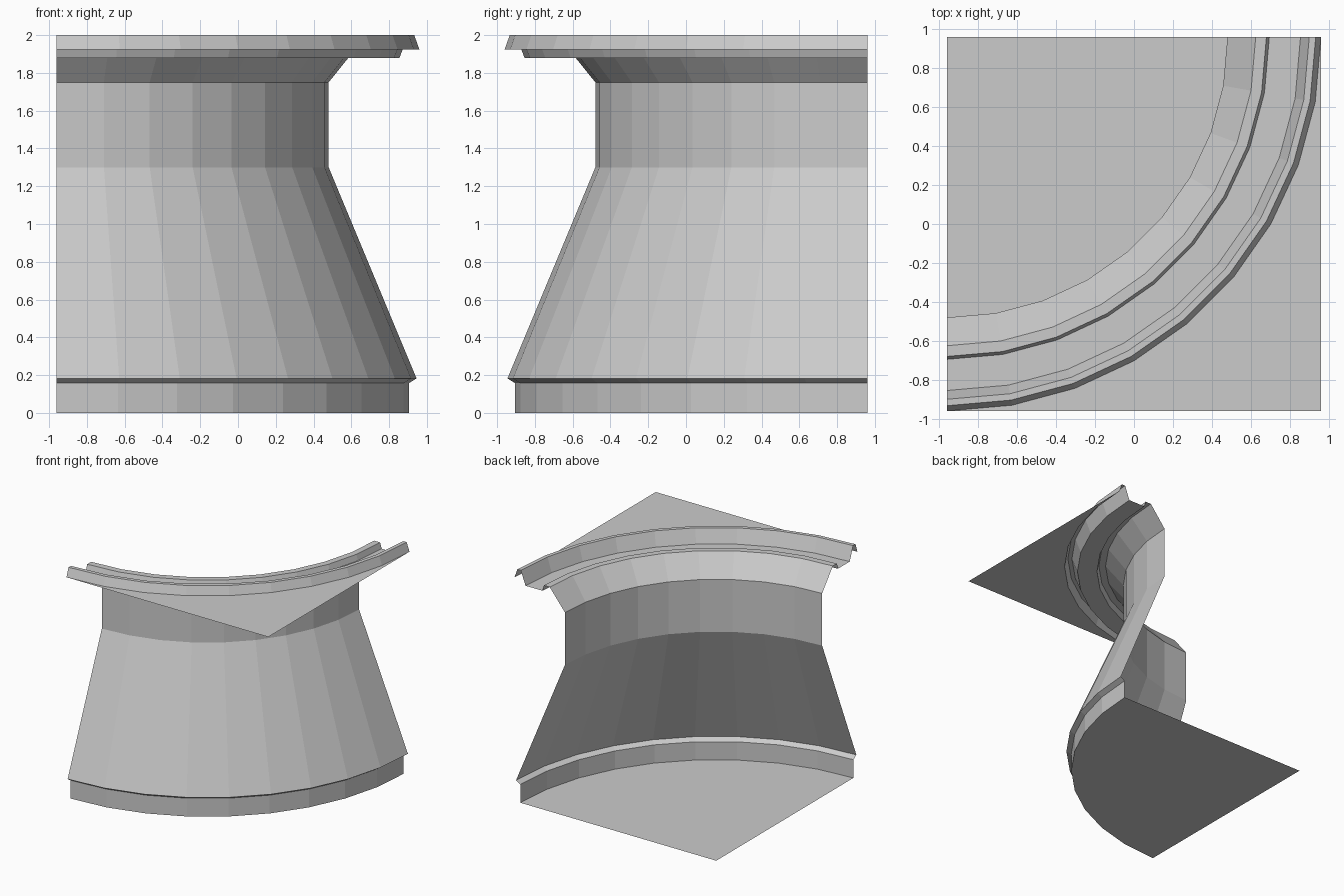
import bpy
import math

if "Cube" in bpy.data.objects:
    bpy.data.objects.remove(bpy.data.objects["Cube"])

C = 0.96          # half size of the tile; the sweep axis is at (-C, C)
SEGS = 9          # ten-degree facets over the quarter turn


def arc(r, z):
    """Quarter circle of points around the back-left corner."""
    pts = []
    for i in range(SEGS + 1):
        a = math.radians(-90 + 90 * i / SEGS)
        pts.append((-C + r * math.cos(a), C + r * math.sin(a), z))
    return pts


def make(name, verts, faces):
    mesh = bpy.data.meshes.new(name)
    mesh.from_pydata(verts, [], faces)
    mesh.update()
    obj = bpy.data.objects.new(name, mesh)
    bpy.context.collection.objects.link(obj)
    return obj


def sweep(name, profile):
    """Revolve an open (radius, height) profile through the quarter turn."""
    n = SEGS + 1
    verts = [p for r, z in profile for p in arc(r, z)]
    faces = [(j * n + i, j * n + i + 1, (j + 1) * n + i + 1, (j + 1) * n + i)
             for j in range(len(profile) - 1) for i in range(SEGS)]
    return make(name, verts, faces)


# Curved wall: base band, small lip, sloped skirt, upright neck
sweep("curved_wall", [(1.865, 0), (1.865, 0.157), (1.905, 0.183),
                      (1.44, 1.30), (1.44, 1.75)])

# Flared rim with two raised ridges and a channel between them
sweep("ridged_rim", [(1.44, 1.75), (1.585, 1.93), (1.64, 1.93), (1.655, 1.88),
                     (1.815, 1.88), (1.86, 2.0), (1.893, 2.0), (1.92, 1.925)])

# Floor: quarter disc inside the wall
make("floor", arc(1.865, 0) + [(-C, C, 0)], [tuple(range(SEGS + 2))])

# Upper ground: flat spandrel between the rim and the outer corner
make("upper_ground", arc(2 * C, 1.925) + [(C, -C, 1.925)],
     [(SEGS + 1, i + 1, i) for i in range(SEGS)])
